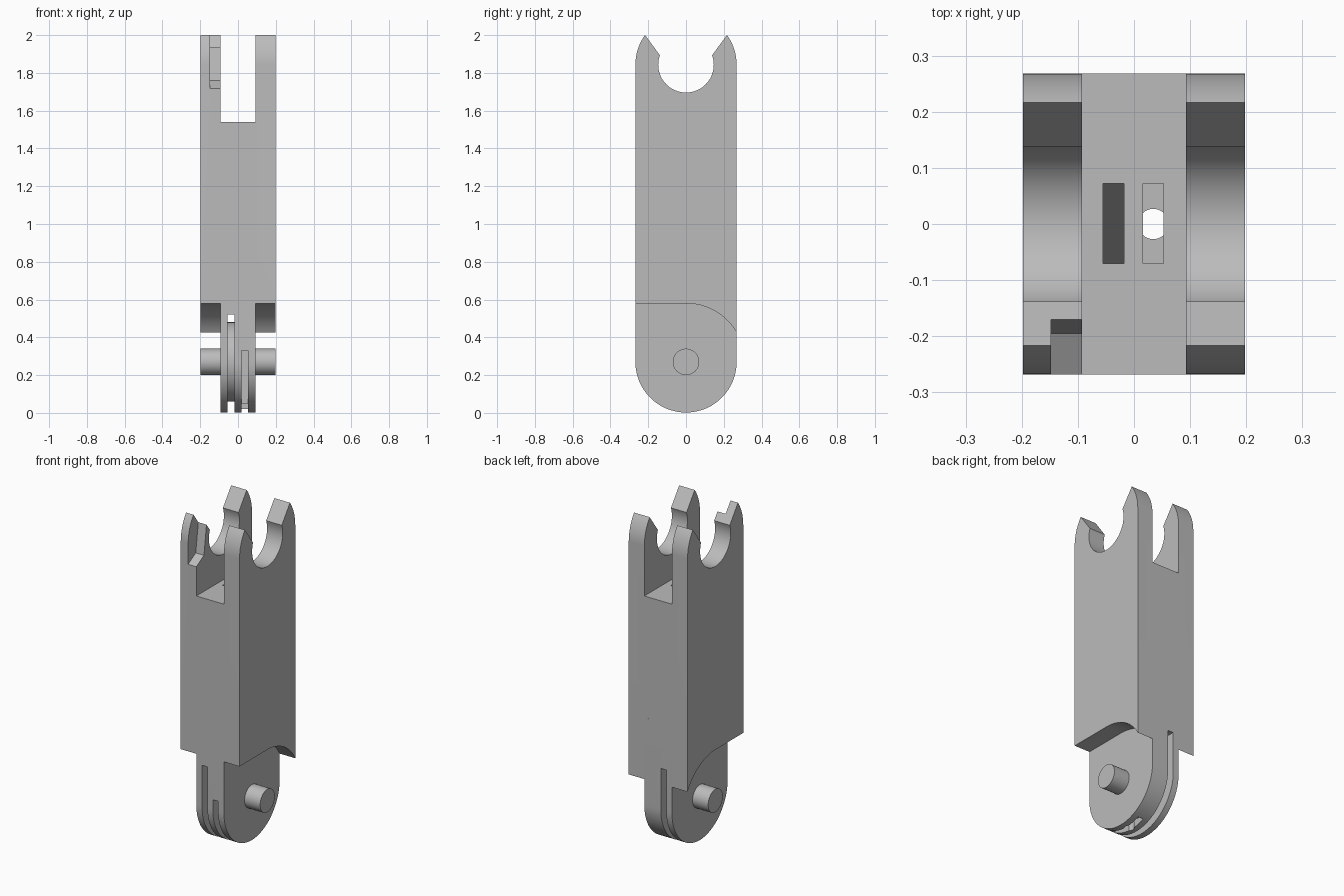
import bpy, bmesh
from math import sin, cos, radians

cube = bpy.data.objects.get("Cube")
if cube:
    bpy.data.objects.remove(cube, do_unlink=True)

HW, HD, TW = 0.198, 0.268, 0.093      # half width, half depth, tongue half width
PIVOT, SOCKET = 0.27, 1.843           # heights of the pin and socket centres


def arc(cz, r, a0, a1, n):
    """Points (y, z) on a circle centred on y = 0."""
    angles = [radians(a0 + (a1 - a0) * i / n) for i in range(n + 1)]
    return [(r * cos(a), cz + r * sin(a)) for a in angles]


def extrude(name, profile, x0, x1):
    """Solid made from a side profile of (y, z) points, running along x."""
    bm = bmesh.new()
    face = bm.faces.new([bm.verts.new((x0, y, z)) for y, z in profile])
    ext = bmesh.ops.extrude_face_region(bm, geom=[face])
    verts = [g for g in ext["geom"] if isinstance(g, bmesh.types.BMVert)]
    bmesh.ops.translate(bm, verts=verts, vec=(x1 - x0, 0, 0))
    bmesh.ops.recalc_face_normals(bm, faces=bm.faces)
    mesh = bpy.data.meshes.new(name)
    bm.to_mesh(mesh)
    bm.free()
    obj = bpy.data.objects.new(name, mesh)
    bpy.context.collection.objects.link(obj)
    return obj


def box(name, x0, x1, y0, y1, z0, z1):
    return extrude(name, [(y0, z0), (y1, z0), (y1, z1), (y0, z1)], x0, x1)


def combine(obj, tool, operation):
    """Apply one boolean and remove the tool."""
    mod = obj.modifiers.new("combine", "BOOLEAN")
    mod.operation, mod.solver, mod.object = operation, "EXACT", tool
    graph = bpy.context.evaluated_depsgraph_get()
    mesh = bpy.data.meshes.new_from_object(obj.evaluated_get(graph))
    obj.modifiers.clear()
    obj.data = mesh
    bpy.data.objects.remove(tool, do_unlink=True)


# Main body: arched lower edge, pronged top with round sockets
outline = [(-HD, 0.58)]
outline += arc(PIVOT, 0.31, 90, 30.2, 20)
outline += arc(SOCKET, HD, 0, 36, 12)
outline += arc(SOCKET, 0.147, 20, -200, 48)
outline += arc(SOCKET, HD, 144, 180, 12)
body = extrude("link_body", outline, -HW, HW)
combine(body, box("channel", -TW, TW, -0.4, 0.4, 1.54, 2.2), "DIFFERENCE")

# Rounded tongue and pivot pin
tongue = extrude("tongue", arc(PIVOT, HD, 180, 360, 48) + [(HD, 0.8), (-HD, 0.8)], -TW, TW)
combine(body, tongue, "UNION")
pin = extrude("pin", arc(PIVOT, 0.07, 0, 352.5, 47), -HW, HW)
combine(body, pin, "UNION")

# Groove running around a round drum in the tongue
groove = box("groove", -0.055, -0.018, -0.4, 0.4, -0.1, 0.52)
drum = extrude("drum", arc(PIVOT, 0.21, 0, 354, 59), -0.08, 0.01)
combine(groove, drum, "DIFFERENCE")

# Shorter slot at the front and bottom of the tongue
slot = extrude("slot", [(-0.4, -0.1), (0.1, -0.1), (0.1, 0.048), (-0.15, 0.048),
                        (-0.15, 0.33), (-0.4, 0.33)], 0.018, 0.054)

# Pockets in the channel floor, one sloped and one with a drilled hole
sloped_pocket = extrude("sloped_pocket", [(-0.07, 0.7), (0.072, 1.0), (0.072, 1.7),
                                          (-0.07, 1.7)], -0.055, -0.018)
flat_pocket = box("flat_pocket", 0.016, 0.053, -0.07, 0.072, 0.65, 1.7)
bpy.ops.mesh.primitive_cylinder_add(vertices=32, radius=0.027, depth=0.8,
                                    location=(0.0345, 0, 0.3))
hole = bpy.context.object

# Stepped recess inside one front prong
recess = extrude("recess", [(-0.3, 1.70), (-0.195, 1.76), (-0.17, 1.94),
                            (-0.17, 2.2), (-0.3, 2.2)], -0.148, 0)

for cutter in (groove, slot, sloped_pocket, flat_pocket, hole, recess):
    combine(body, cutter, "DIFFERENCE")

# Single plain grey finish
grey = bpy.data.materials.new("plain_grey")
grey.use_nodes = True
colour = (0.5, 0.5, 0.5, 1)
grey.diffuse_color = colour
grey.node_tree.nodes["Principled BSDF"].inputs["Base Color"].default_value = colour
body.data.materials.clear()
body.data.materials.append(grey)
for poly in body.data.polygons:
    poly.material_index = 0

bpy.ops.object.select_all(action="DESELECT")
body.select_set(True)
bpy.context.view_layer.objects.active = body
bpy.ops.object.shade_smooth_by_angle(angle=radians(25))
